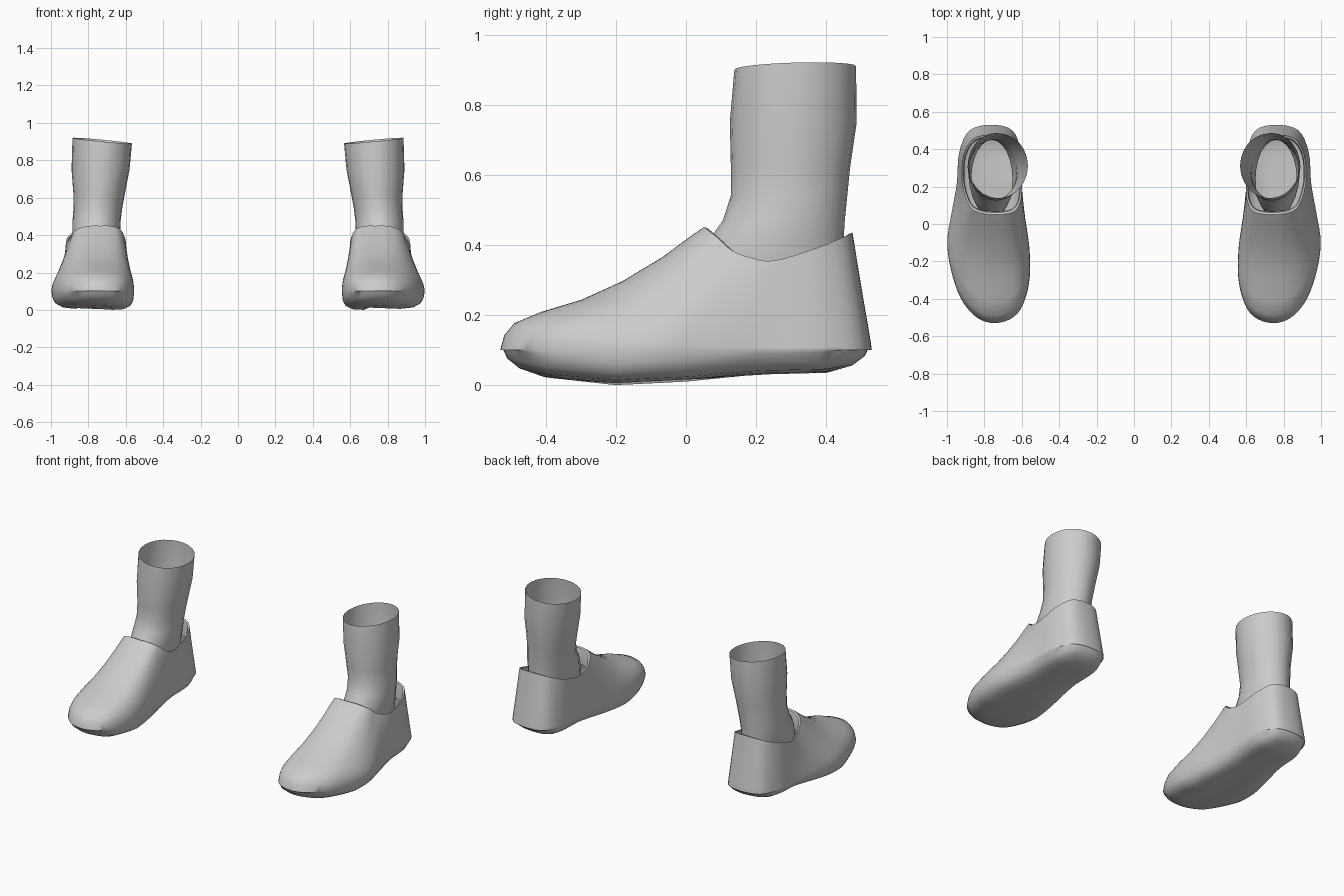
import bpy, bmesh, math
from mathutils import Vector

if "Cube" in bpy.data.objects:
    bpy.data.objects.remove(bpy.data.objects["Cube"])

grey = bpy.data.materials.new("soft grey")
grey.diffuse_color = (0.6, 0.6, 0.6, 1)
grey.use_nodes = True
grey.node_tree.nodes["Principled BSDF"].inputs["Base Color"].default_value = grey.diffuse_color

# widest outline of the shoe in plan, from the toe round the outer side
BASE = [(.74, -.53), (.84, -.50), (.925, -.40), (.98, -.24), (.998, -.09), (.975, .06),
        (.947, .22), (.935, .38), (.88, .50), (.76, .53), (.65, .50), (.605, .38),
        (.60, .2), (.583, .04), (.56, -.12), (.557, -.28), (.585, -.41), (.64, -.495)]
# rim of the opening, matching point for point
RIM = [(.735, .05, .45), (.79, .053, .45), (.84, .065, .44), (.875, .09, .42),
       (.895, .13, .385), (.91, .18, .365), (.92, .25, .355), (.91, .37, .39),
       (.86, .455, .425), (.765, .475, .435), (.67, .455, .425), (.62, .37, .39),
       (.605, .25, .36), (.60, .18, .365), (.605, .13, .385), (.62, .09, .42),
       (.645, .065, .44), (.69, .053, .45)]
# instep rise: share of the way to the rim, share of the height
RISE = [(.02, .12), (.07, .22), (.2, .31), (.4, .41), (.6, .56), (.8, .76), (.93, .92), (1, 1)]
# underside height along the length
SOLE = [(-.53, .06), (-.4, .022), (-.2, .0), (0, .01), (.2, .03), (.4, .035), (.53, .065)]


def closed_curve(points, steps=4):
    """Smooth closed curve through the points."""
    p = [Vector(q).to_3d() for q in points]
    n, out = len(p), []
    for i in range(n):
        a, b, c, d = (p[(i + k) % n] for k in (-1, 0, 1, 2))
        for j in range(steps):
            t = j / steps
            out.append(0.5 * (2 * b + (c - a) * t + (2 * a - 5 * b + 4 * c - d) * t ** 2
                              + (3 * b - a - 3 * c + d) * t ** 3))
    return out


def sole_height(y):
    y = max(-.53, min(.53, y))
    for (y0, z0), (y1, z1) in zip(SOLE, SOLE[1:]):
        if y <= y1:
            return z0 + (z1 - z0) * (y - y0) / (y1 - y0)
    return SOLE[-1][1]


def loft(name, rings, cap, side):
    """Skin the rings; side -1 gives the mirrored copy."""
    bm = bmesh.new()
    rows = [[bm.verts.new((p[0] * side, p[1], p[2])) for p in r] for r in rings]
    n = len(rows[0])
    for a, b in zip(rows, rows[1:]):
        for i in range(n):
            j = (i + 1) % n
            bm.faces.new((a[i], a[j], b[j], b[i]))
    if cap:
        bm.faces.new(rows[0][::-1])
    if side < 0:
        bmesh.ops.reverse_faces(bm, faces=bm.faces[:])
    me = bpy.data.meshes.new(name)
    bm.to_mesh(me)
    bm.free()
    me.materials.append(grey)
    ob = bpy.data.objects.new(name, me)
    bpy.context.collection.objects.link(ob)
    bpy.ops.object.select_all(action='DESELECT')
    ob.select_set(True)
    bpy.context.view_layer.objects.active = ob
    bpy.ops.object.shade_smooth_by_angle(angle=math.radians(50))


base, rim = closed_curve(BASE), closed_curve(RIM)


def inset(p, f):
    """Pull a plan point towards the middle line of the sole."""
    mid = Vector((.765, max(-.3, min(.32, p.y)), 0))
    d = mid - p
    d.z = 0
    return p + d.normalized() * f


# shoe rings: underside, sole edge, widest line, upper, rolled rim
shoe = []
for f, lift in ((.12, 0), (.055, .004), (.02, .022), (.005, .05)):
    ring = []
    for p in base:
        q = inset(p, f)
        ring.append((q.x, q.y, sole_height(q.y) + lift + .012 * max(0, (q.x - .75) / .25)))
    shoe.append(ring)
shoe.append([(p.x, p.y, .1) for p in base])
for s, f in RISE:
    ring = []
    for b, r in zip(base, rim):
        w = min(1, (b - r).to_2d().length / .58)
        h = s + (f - s) * w
        ring.append((b.x + (r.x - b.x) * s, b.y + (r.y - b.y) * s, .1 + (r.z - .1) * h))
    shoe.append(ring)
centre = Vector((.76, .27, 0))
for shrink, drop in ((.05, .004), (.08, .03), (.08, .1)):
    shoe.append([(p.x + (centre.x - p.x) * shrink, p.y + (centre.y - p.y) * shrink, p.z - drop)
                 for p in rim])

# leg rings: height, inner x, outer x, front y, back y
LEG = [(.28, .65, .87, .03, .45), (.36, .64, .88, .045, .45), (.42, .63, .885, .07, .45),
       (.47, .628, .885, .105, .453), (.54, .62, .88, .128, .46), (.62, .605, .88, .128, .468),
       (.75, .58, .89, .125, .487), (.905, .567, .885, .138, .485)]
leg = []
for z, x0, x1, y0, y1 in LEG:
    ring = []
    for i in range(24):
        a = math.tau * i / 24
        c, s = math.cos(a), math.sin(a)
        tilt = .015 * c + .005 * s if z > .9 else 0
        ring.append(((x0 + x1) / 2 + (x1 - x0) / 2 * c, (y0 + y1) / 2 + (y1 - y0) / 2 * s, z + tilt))
    leg.append(ring)

for side, label in ((1, "right"), (-1, "left")):
    loft(label + "_shoe", shoe, True, side)
    loft(label + "_leg", leg, False, side)
